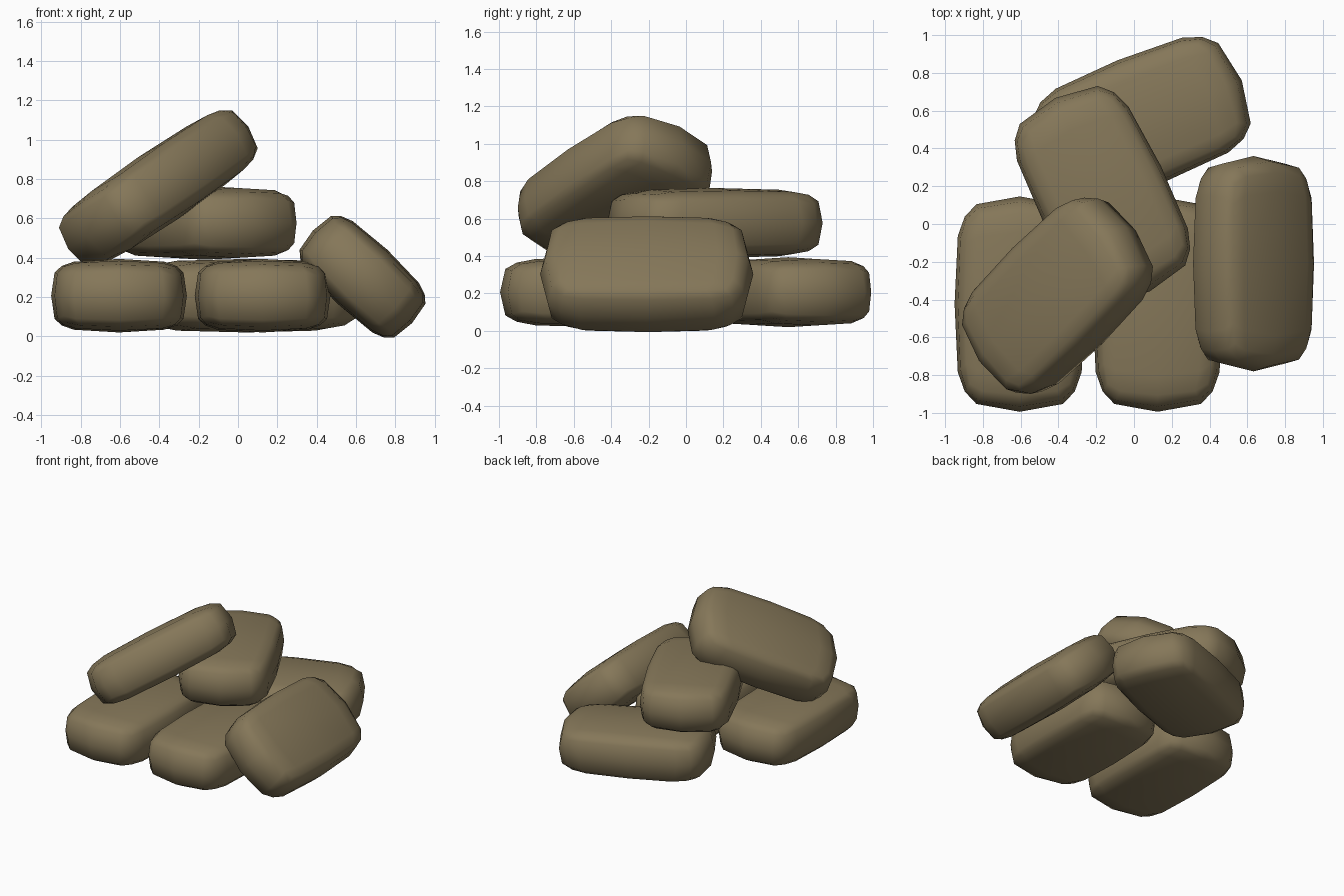
import bpy, bmesh
from math import radians
from mathutils import Matrix, Vector

if "Cube" in bpy.data.objects:
    bpy.data.objects.remove(bpy.data.objects["Cube"])

burlap = bpy.data.materials.new("burlap_brown")
burlap.diffuse_color = (0.235, 0.185, 0.1, 1)
burlap.use_nodes = True
burlap.node_tree.nodes["Principled BSDF"].inputs["Base Color"].default_value = burlap.diffuse_color

HALF = Vector((0.345, 0.57, 0.187))   # half width, length, thickness
P = 4.1                               # squareness of the pillow shape


def sandbag(name, centre, rot):
    bm = bmesh.new()
    bmesh.ops.create_cube(bm, size=2)
    bmesh.ops.subdivide_edges(bm, edges=bm.edges[:], cuts=3, use_grid_fill=True)
    for v in bm.verts:
        # move inner loops towards the edges, then round off the box
        c = Vector([t * 1.4 if abs(t) < 0.75 else t for t in v.co])
        c /= sum(abs(t) ** P for t in c) ** (1 / P)
        # ends and top bulge across the width
        c.y *= 1 - 0.055 * c.x ** 2
        c.z *= 1 - 0.06 * c.x ** 2
        v.co = Vector((c.x * HALF.x, c.y * HALF.y, c.z * HALF.z))
    bmesh.ops.recalc_face_normals(bm, faces=bm.faces[:])
    for f in bm.faces:
        f.smooth = True
    me = bpy.data.meshes.new(name)
    bm.to_mesh(me)
    bm.free()
    me.materials.append(burlap)
    ob = bpy.data.objects.new(name, me)
    bpy.context.collection.objects.link(ob)
    ob.matrix_world = Matrix.Translation(centre) @ rot.to_4x4()


def turn(deg, axis):
    return Matrix.Rotation(radians(deg), 3, axis)


# bottom layer
sandbag("bottom_left_bag", (-0.605, -0.424, 0.207), turn(0, 'Z'))
sandbag("bottom_middle_bag", (0.125, -0.424, 0.207), turn(0, 'Z'))
sandbag("bottom_back_bag", (0.042, 0.547, 0.207), turn(-68, 'Z'))
# bag leaning on the right
sandbag("leaning_bag", (0.633, -0.21, 0.303), turn(43, 'Y'))
# second layer
sandbag("middle_bag", (-0.167, 0.155, 0.577), turn(26, 'Z'))
# tilted top bag, from its length and surface directions
length = Vector((0.637, 0.637, 0.433)).normalized()
up = Vector((-0.56, 0, 0.83))
side = length.cross(up).normalized()
up = side.cross(length)
sandbag("top_bag", (-0.405, -0.38, 0.755), Matrix((side, length, up)).transposed())
